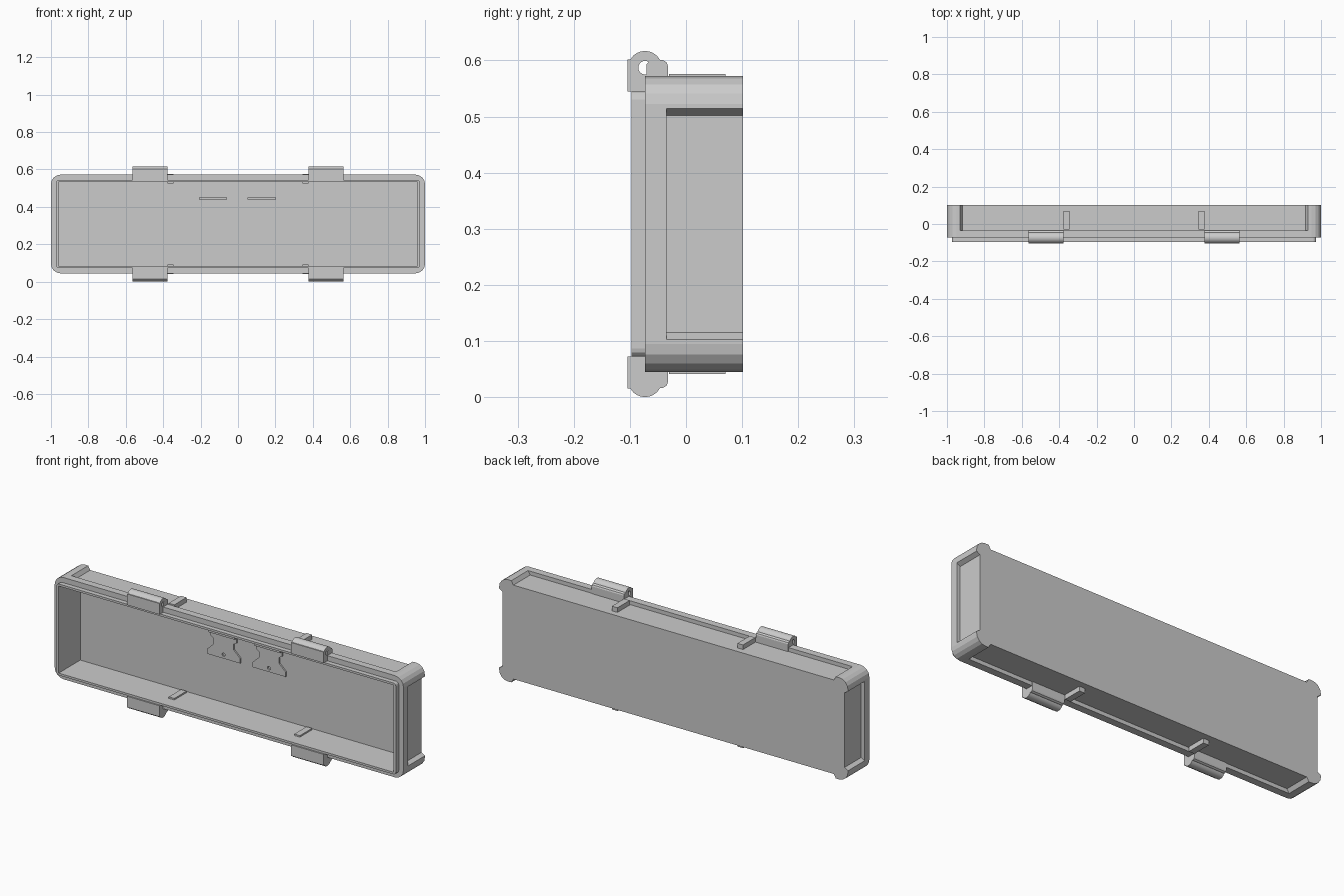
import bpy, bmesh
from math import sin, cos, pi, radians

if "Cube" in bpy.data.objects:
    bpy.data.objects.remove(bpy.data.objects["Cube"])

H = 0.617  # mirror height: z -> H - z swaps top and bottom


def prism(name, pts, a, b, axis='y'):
    """Extrude a 2D profile: (x,z) along y, or (y,z) along x."""
    bm = bmesh.new()
    place = (lambda p, t: (p[0], t, p[1])) if axis == 'y' else (lambda p, t: (t, p[0], p[1]))
    lo = [bm.verts.new(place(p, a)) for p in pts]
    hi = [bm.verts.new(place(p, b)) for p in pts]
    bm.faces.new(lo)
    bm.faces.new(hi)
    n = len(pts)
    for i in range(n):
        j = (i + 1) % n
        bm.faces.new((lo[i], lo[j], hi[j], hi[i]))
    bmesh.ops.recalc_face_normals(bm, faces=bm.faces)
    me = bpy.data.meshes.new(name)
    bm.to_mesh(me)
    bm.free()
    ob = bpy.data.objects.new(name, me)
    bpy.context.collection.objects.link(ob)
    return ob


def cut(ob, cutter):
    cutter.hide_render = True
    m = ob.modifiers.new("cut", 'BOOLEAN')
    m.operation, m.solver, m.object = 'DIFFERENCE', 'EXACT', cutter
    bpy.context.view_layer.objects.active = ob
    bpy.ops.object.modifier_apply(modifier=m.name)
    bpy.data.objects.remove(cutter, do_unlink=True)


def arc(cx, cz, r, a0, a1, n):
    return [(cx + r * cos(radians(a0 + (a1 - a0) * i / n)),
             cz + r * sin(radians(a0 + (a1 - a0) * i / n))) for i in range(n + 1)]


def rounded(hx, z0, z1, r, n=4):
    return (arc(hx - r, z1 - r, r, 0, 90, n) + arc(-hx + r, z1 - r, r, 90, 180, n)
            + arc(-hx + r, z0 + r, r, 180, 270, n) + arc(hx - r, z0 + r, r, 270, 360, n))


def rect(x0, x1, z0, z1):
    return [(x0, z0), (x1, z0), (x1, z1), (x0, z1)]


def flip(pts):
    return [(p, H - q) for p, q in pts]


CAVITY = rect(-0.96, 0.96, 0.083, 0.534)

# Case shell: rounded block, recessed side panels, hollow from the front
shell = prism("case_shell", rounded(1.0, 0.045, 0.572, 0.05), -0.073, 0.102)
end = [(1.02, 0.091), (0.98, 0.115), (0.98, 0.502), (1.02, 0.526)]
top = [(0.942, 0.592), (0.918, 0.552), (-0.918, 0.552), (-0.942, 0.592)]
for panel in (end, [(-x, z) for x, z in end], top, flip(top)):
    cut(shell, prism("panel_cutter", panel, -0.035, 0.2))
cut(shell, prism("cavity_cutter", CAVITY, -0.2, 0.08))

# Raised sealing lip around the opening
lip = prism("sealing_lip", rounded(0.973, 0.072, 0.545, 0.015, 3), -0.097, -0.072)
cut(lip, prism("lip_cutter", CAVITY, -0.2, 0.0))

# Hinge / latch profiles in the y-z plane
barrel = ([(-0.104, 0.545), (-0.07, 0.545), (-0.043, 0.562)]
          + arc(-0.073, 0.587, 0.03, 0, 150, 10) + [(-0.104, 0.602)])
ear = [(-0.07, 0.548), (-0.032, 0.548), (-0.032, 0.59), (-0.035, 0.597),
       (-0.042, 0.601), (-0.062, 0.601), (-0.07, 0.594)]

for side, sx in (("left", -1), ("right", 1)):
    xa, xb = sorted((sx * 0.378, sx * 0.563))
    hinge = prism(f"hinge_barrel_{side}", barrel, xa, xb, 'x')
    cut(hinge, prism("pin_cutter", arc(-0.073, 0.587, 0.012, 0, 345, 23), -1, 1, 'x'))
    prism(f"hinge_ear_{side}", ear, xa, xb, 'x')
    prism(f"latch_barrel_{side}", flip(barrel), xa, xb, 'x')
    prism(f"latch_ear_{side}", flip(ear), xa, xb, 'x')

    # Ribs passing through the top and bottom walls
    rib = rect(sx * 0.36 - 0.016, sx * 0.36 + 0.016, 0.526, 0.576)
    prism(f"top_rib_{side}", rib, -0.03, 0.07)
    prism(f"bottom_rib_{side}", flip(rib), -0.03, 0.07)

# Hanger plates on the inside of the back wall
for side, cx in (("left", -0.133), ("right", 0.127)):
    half = [(0.075, 0.45), (0.075, 0.415), (0.058, 0.405), (0.058, 0.375),
            (0.095, 0.34), (0.095, 0.315)]
    outline = [(cx + x, z) for x, z in half] + [(cx - x, z) for x, z in reversed(half)]
    plate = prism(f"hanger_plate_{side}", outline, 0.072, 0.082)
    cut(plate, prism("hole_cutter", arc(cx, 0.335, 0.009, 0, 330, 11), 0.0, 0.2))
    prism(f"hanger_bar_{side}", rect(cx - 0.075, cx + 0.075, 0.439, 0.45), 0.055, 0.082)

# Smooth the curved barrels, keep edges sharp
for ob in bpy.context.scene.objects:
    ob.select_set("barrel" in ob.name)
bpy.ops.object.shade_smooth_by_angle(angle=radians(25))
